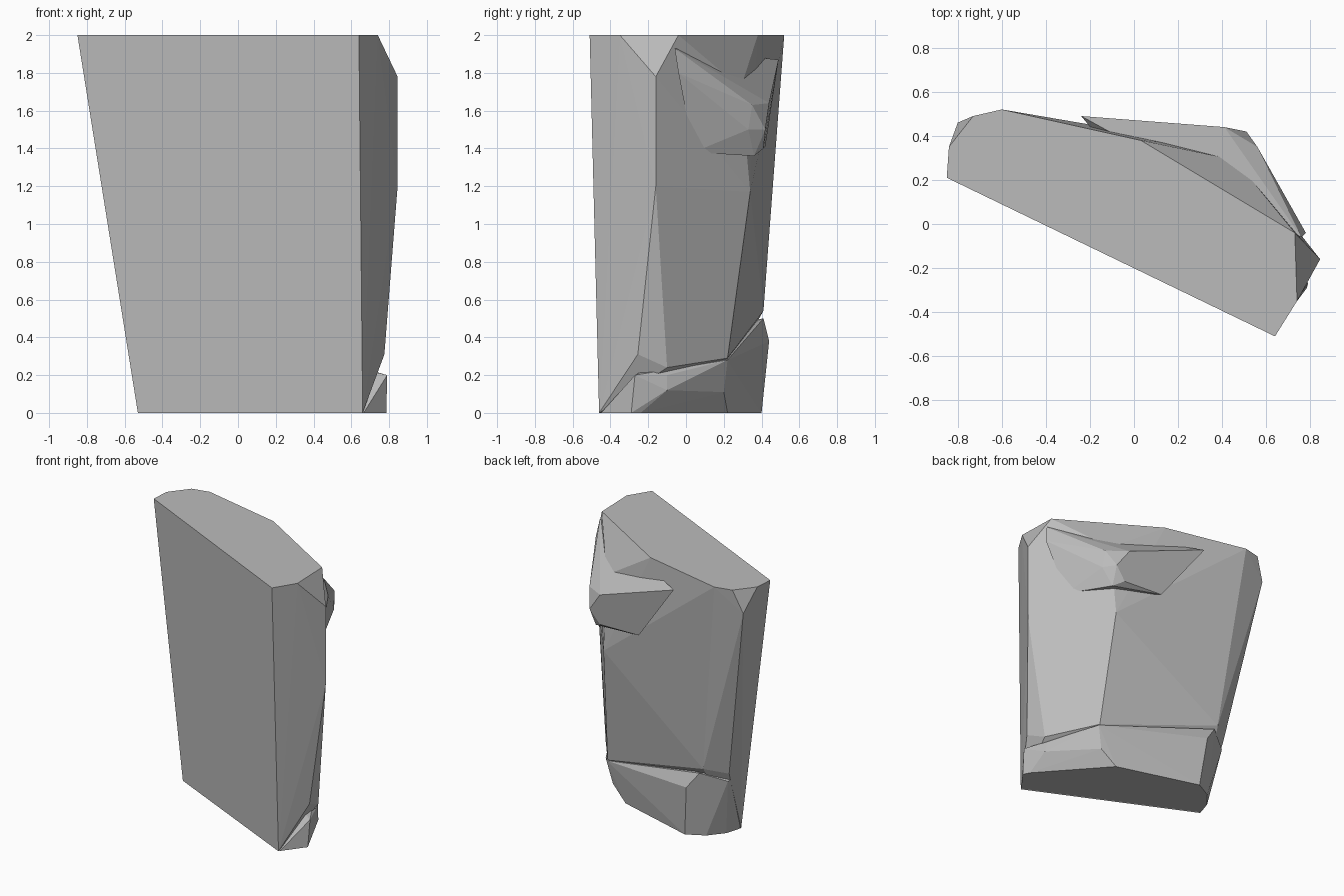
import bpy
import bmesh

cube = bpy.data.objects.get("Cube")
if cube:
    bpy.data.objects.remove(cube, do_unlink=True)

stone = bpy.data.materials.new("stone_grey")
stone.use_nodes = True
GREY = (0.5, 0.5, 0.5, 1)
stone.diffuse_color = GREY
stone.node_tree.nodes["Principled BSDF"].inputs["Base Color"].default_value = GREY


def chiselled_block(name, *groups):
    """Flat-sided stone: the convex hull of its corner points."""
    bm = bmesh.new()
    for group in groups:
        for p in group:
            bm.verts.new(p)
    hull = bmesh.ops.convex_hull(bm, input=bm.verts[:])
    loose = {g for g in hull["geom_interior"] + hull["geom_unused"]
             if isinstance(g, bmesh.types.BMVert)}
    bmesh.ops.delete(bm, geom=list(loose), context="VERTS")
    bmesh.ops.dissolve_limit(bm, angle_limit=0.02, verts=bm.verts[:], edges=bm.edges[:])
    bmesh.ops.recalc_face_normals(bm, faces=bm.faces[:])
    mesh = bpy.data.meshes.new(name)
    bm.to_mesh(mesh)
    bm.free()
    mesh.materials.append(stone)
    obj = bpy.data.objects.new(name, mesh)
    bpy.context.collection.objects.link(obj)
    return obj


def at_height(z, *points):
    return [(x, y, z) for x, y in points]


# Main slab: level top, flat front, tapering towards the foot
slab = chiselled_block(
    "rock_slab",
    at_height(2, (-.85, .21), (-.84, .35), (-.73, .49), (-.6, .52),
              (.03, .38), (.73, -.04), (.74, -.35), (.64, -.51)),
    at_height(0, (-.53, .1), (.66, -.46)),
    # right edge
    [(.845, -.16, 1.78), (.845, -.16, 1.2), (.775, -.255, .31), (.74, -.1, .24)],
    # back right corner and the wall above the ledge
    [(.46, .29, 1.72), (.55, .15, 1.75), (.45, .34, 1.17), (.5, .22, .29)],
    # back left corner
    [(-.8, .46, 1.83), (-.43, .41, .54), (-.57, .3, .5)])

# Shoulder: overhanging lump on the back right with a sloping ledge on top
shoulder = chiselled_block(
    "rock_shoulder",
    [(-.24, .49, 1.87), (.41, .44, 1.64), (.56, .35, 1.63), (.76, -.06, 1.93),
     (.78, -.04, 1.8), (.46, .29, 1.72)],
    [(.51, .42, 1.5), (.57, .33, 1.5), (.66, .04, 1.38), (.1, .42, 1.41),
     (.5, .36, 1.36), (.43, .41, 1.4)],
    [(0, .2, 1.7), (.5, 0, 1.7)])

# Foot: broken base course below the seam
foot = chiselled_block(
    "rock_foot",
    at_height(0, (.665, -.45), (.785, -.29), (.76, -.24), (.35, .22),
              (-.27, .4), (-.4, .33), (-.49, .22), (-.525, .11)),
    [(.79, -.27, .2), (.74, -.1, .12), (.533, .08, .085), (.47, .2, .11)],
    [(.72, -.1, .2), (.51, .22, .28), (-.31, .44, .38), (-.4, .41, .5),
     (-.56, .3, .44), (-.595, .16, .46)])

# Fuse the pieces into one solid
for piece in (shoulder, foot):
    fuse = slab.modifiers.new("fuse_" + piece.name, "BOOLEAN")
    fuse.operation = "UNION"
    fuse.solver = "EXACT"
    fuse.object = piece
bpy.context.view_layer.update()
graph = bpy.context.evaluated_depsgraph_get()
solid = bpy.data.meshes.new_from_object(slab.evaluated_get(graph))
slab.modifiers.clear()
slab.data = solid
solid.name = "rock_slab"
for piece in (shoulder, foot):
    bpy.data.objects.remove(piece, do_unlink=True)
